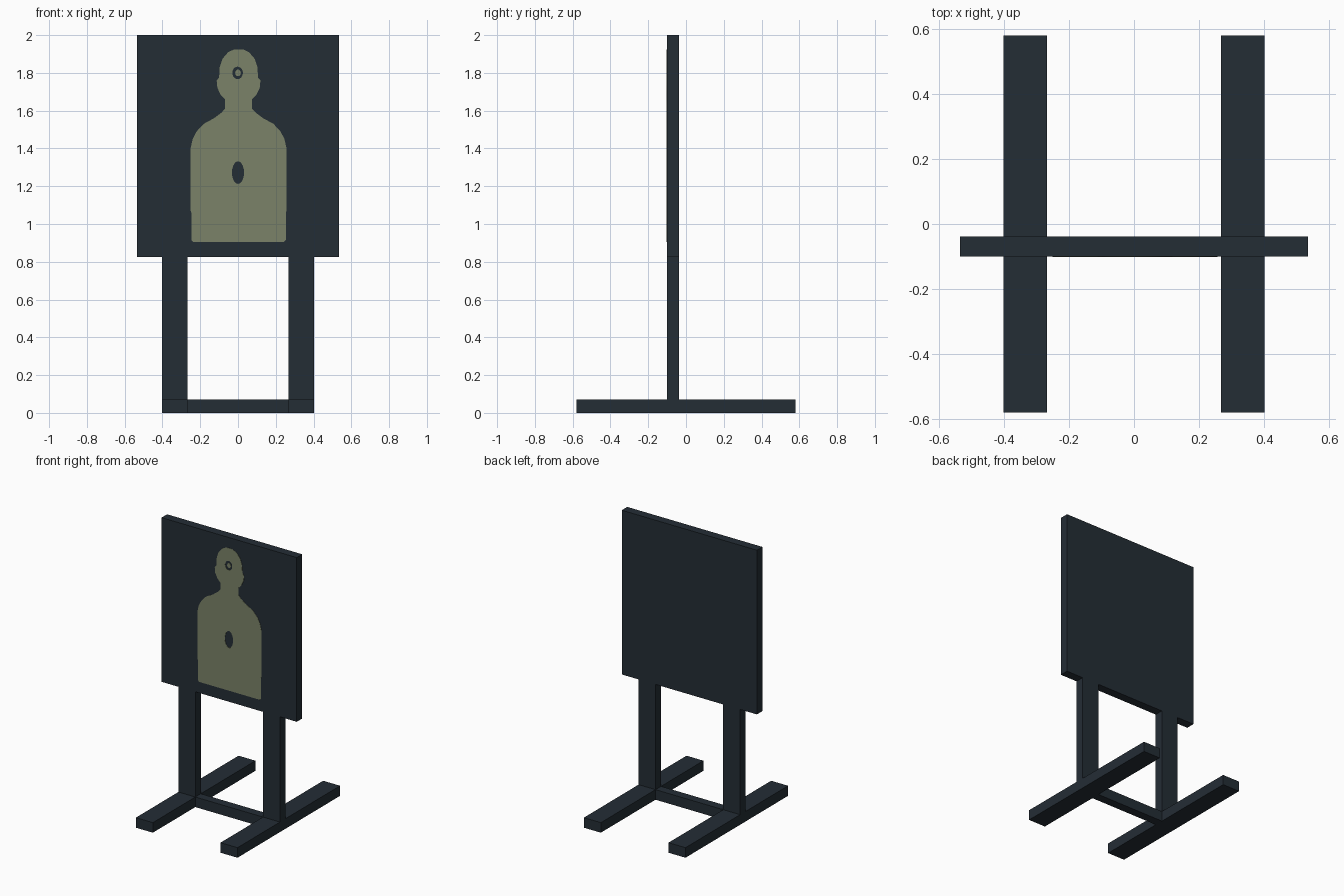
import bpy, math

if "Cube" in bpy.data.objects:
    bpy.data.objects.remove(bpy.data.objects["Cube"])


def material(name, rgb):
    m = bpy.data.materials.new(name)
    m.diffuse_color = (*rgb, 1)
    m.use_nodes = True
    m.node_tree.nodes["Principled BSDF"].inputs["Base Color"].default_value = m.diffuse_color
    return m


dark = material("dark_slate", (0.0176, 0.0262, 0.0356))
olive = material("pale_olive", (0.198, 0.226, 0.138))


def box(name, lo, hi):
    bpy.ops.mesh.primitive_cube_add(size=1, location=[(a + b) / 2 for a, b in zip(lo, hi)])
    ob = bpy.context.object
    ob.name = name
    ob.scale = [b - a for a, b in zip(lo, hi)]
    bpy.ops.object.transform_apply(location=False, rotation=False, scale=True)
    ob.data.materials.append(dark)
    return ob


Y0, Y1 = -0.10, -0.038      # front and back of the upright frame
FOOT_H = 0.072

# Board, cross bar, then mirrored posts and feet
box("target_board", (-0.535, Y0, 0.825), (0.535, Y1, 2.0))
box("cross_bar", (-0.268, Y0, 0), (0.268, Y1, FOOT_H))
for side, a, b in (("left", -0.402, -0.268), ("right", 0.268, 0.402)):
    box(side + "_post", (a, Y0, FOOT_H), (b, Y1, 0.825))
    box(side + "_foot", (a, -0.58, 0), (b, 0.58, FOOT_H))

# Silhouette: half profile (x, z) mirrored, slightly wider on the right
half = [(0.24, 0.905), (0.25, 0.915), (0.25, 1.06), (0.254, 1.07), (0.254, 1.40),
        (0.243, 1.45), (0.222, 1.49), (0.185, 1.53), (0.13, 1.56), (0.09, 1.59),
        (0.072, 1.61), (0.072, 1.66), (0.095, 1.685), (0.112, 1.72), (0.116, 1.76),
        (0.103, 1.775), (0.100, 1.83), (0.085, 1.875), (0.055, 1.91), (0.022, 1.925)]
outline = half + [(-x, z) for x, z in reversed(half)]


def ellipse(cx, cz, rx, rz, n=20):
    return [(cx + rx * math.cos(2 * math.pi * i / n),
             cz + rz * math.sin(2 * math.pi * i / n)) for i in range(n)]


# Filled outline with a chest opening and a small ring in the head
loops = [[(x + 0.003, z) for x, z in outline],
         ellipse(0, 1.272, 0.032, 0.06),
         ellipse(-0.002, 1.80, 0.028, 0.033),
         ellipse(0, 1.80, 0.015, 0.018, 12)]
curve = bpy.data.curves.new("silhouette", "CURVE")
curve.dimensions = "2D"
curve.fill_mode = "BOTH"
curve.extrude = 0.001
for pts in loops:
    s = curve.splines.new("POLY")
    s.points.add(len(pts) - 1)
    for p, (x, z) in zip(s.points, pts):
        p.co = (x, z, 0, 1)
    s.use_cyclic_u = True
curve.materials.append(olive)
sil = bpy.data.objects.new("silhouette", curve)
bpy.context.collection.objects.link(sil)
sil.rotation_euler.x = math.pi / 2
sil.location.y = Y0 - 0.001
bpy.ops.object.select_all(action="DESELECT")
sil.select_set(True)
bpy.context.view_layer.objects.active = sil
bpy.ops.object.convert(target="MESH")
